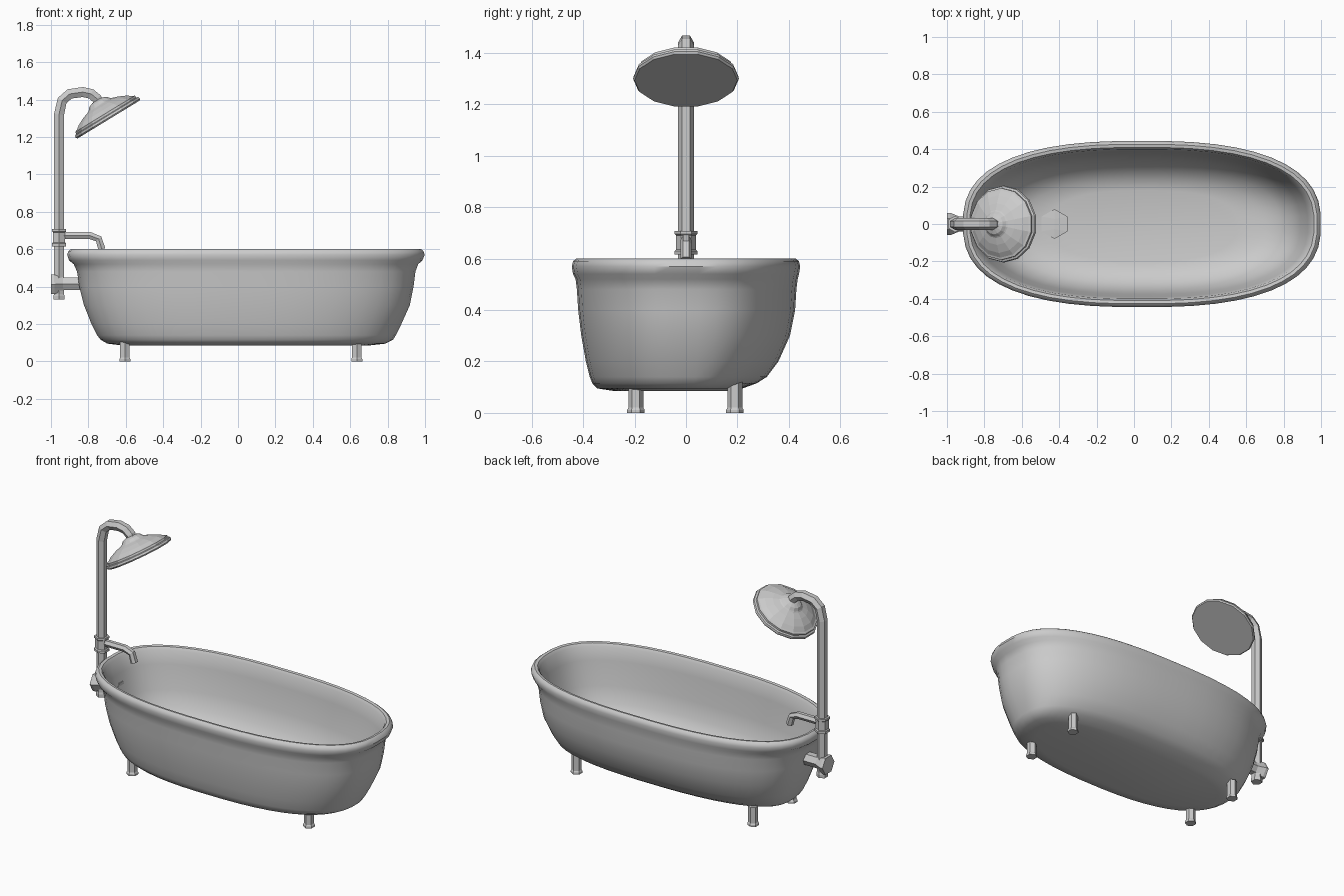
import bpy, bmesh, math
from mathutils import Vector

if "Cube" in bpy.data.objects:
    bpy.data.objects.remove(bpy.data.objects["Cube"])


def loft(name, rings, smooth=None):
    """Skin a list of closed rings and cap both ends."""
    bm = bmesh.new()
    loops = [[bm.verts.new(p) for p in ring] for ring in rings]
    n = len(loops[0])
    for a, b in zip(loops, loops[1:]):
        for i in range(n):
            j = (i + 1) % n
            bm.faces.new((a[i], a[j], b[j], b[i]))
    bm.faces.new(loops[0])
    bm.faces.new(loops[-1])
    bmesh.ops.recalc_face_normals(bm, faces=bm.faces[:])
    mesh = bpy.data.meshes.new(name)
    bm.to_mesh(mesh)
    bm.free()
    obj = bpy.data.objects.new(name, mesh)
    bpy.context.collection.objects.link(obj)
    if smooth:
        bpy.context.view_layer.objects.active = obj
        obj.select_set(True)
        bpy.ops.object.shade_smooth_by_angle(angle=math.radians(smooth))
        obj.select_set(False)
    return obj


def tube(name, pts, sides=6, y=0.0):
    """Sweep a polygon along (x, z, radius) points in a plane of constant y."""
    p = [Vector((x, y, z)) for x, z, _ in pts]
    side = Vector((0, 1, 0))
    rings = []
    for i, (_, _, r) in enumerate(pts):
        dirs = []
        if i > 0:
            dirs.append((p[i] - p[i - 1]).normalized())
        if i < len(p) - 1:
            dirs.append((p[i + 1] - p[i]).normalized())
        normal = sum(dirs, Vector()).normalized().cross(side)
        ring = []
        for k in range(sides):
            a = math.pi / 2 + 2 * math.pi * k / sides
            ring.append(p[i] + r * (math.cos(a) * normal + math.sin(a) * side))
        rings.append(ring)
    return loft(name, rings)


def oval(z, x0, x1, front, back, segs=48, power=2.55):
    """Superellipse ring with separate front and back half widths."""
    ring = []
    for k in range(segs):
        a = 2 * math.pi * (k + 0.5) / segs
        c, s = math.cos(a), math.sin(a)
        u = math.copysign(abs(c) ** (2 / power), c)
        v = math.copysign(abs(s) ** (2 / power), s)
        ring.append(((x0 + x1) / 2 + u * (x1 - x0) / 2,
                     v * (back if v > 0 else front), z))
    return ring


# Tub: outer wall from the base, over the rolled rim, down to the inner floor
tub_profile = [
    (.085, -.62, .70, .28, .19),
    (.095, -.70, .79, .345, .22),
    (.115, -.735, .83, .365, .275),
    (.14, -.755, .845, .375, .315),
    (.20, -.785, .875, .39, .36),
    (.30, -.825, .92, .408, .405),
    (.40, -.85, .94, .42, .425),
    (.48, -.862, .95, .425, .43),
    (.52, -.88, .965, .43, .435),
    (.54, -.905, .988, .44, .44),
    (.57, -.915, 1.0, .445, .445),
    (.59, -.908, .993, .44, .44),
    (.60, -.895, .98, .427, .427),
    (.597, -.878, .963, .41, .41),
    (.58, -.865, .95, .40, .40),
    (.50, -.84, .93, .39, .39),
    (.35, -.80, .89, .375, .37),
    (.25, -.76, .85, .355, .34),
    (.18, -.69, .78, .315, .29),
    (.14, -.59, .68, .26, .235),
    (.125, -.45, .55, .20, .18),
]
loft("tub", [oval(*row) for row in tub_profile], smooth=40)

# Drain: flat stepped hexagon on the tub floor
tube("drain", [(-.425, .11, .08), (-.425, .134, .08),
               (-.425, .137, .055), (-.425, .132, .05)])

# Four short feet, slightly flared at the ground
for x, end in ((-.605, "left"), (.635, "right")):
    for y, face in ((-.195, "front"), (.19, "back")):
        tube(f"{face}_{end}_foot",
             [(x, 0, .034), (x, .012, .034), (x, .02, .029), (x, .12, .029)], y=y)

# Standing pipe with a curved neck
R = .031
tube("shower_pipe", [(-.957, .33, .034), (-.957, .35, .034), (-.957, .36, R),
                     (-.957, 1.32, R), (-.94, 1.395, R), (-.90, 1.43, R),
                     (-.83, 1.44, R), (-.785, 1.43, R), (-.755, 1.405, R),
                     (-.735, 1.37, .028)])

# Collar on the pipe with a lip at each end
tube("pipe_collar", [(-.957, .615, .044), (-.957, .63, .044), (-.957, .635, .038),
                     (-.957, .69, .038), (-.957, .695, .044), (-.957, .708, .044)])

# Spout reaching over the rim
S = .022
tube("spout", [(-.94, .672, S), (-.79, .672, S), (-.745, .655, S), (-.728, .60, S)])

# Bracket fixing the pipe to the tub
tube("pipe_bracket", [(-1.0, .412, .06), (-.982, .412, .06),
                      (-.935, .415, .04), (-.82, .415, .04)])

# Tilted shower head: (height along axis, radius)
head = [(0, .2), (.008, .206), (.02, .203), (.024, .192), (.036, .192),
        (.04, .18), (.058, .155), (.078, .112), (.09, .075), (.095, .068),
        (.11, .055), (.12, .03)]
tube("shower_head", [(-.692 - .521 * h, 1.293 + .854 * h, r) for h, r in head], sides=14)
